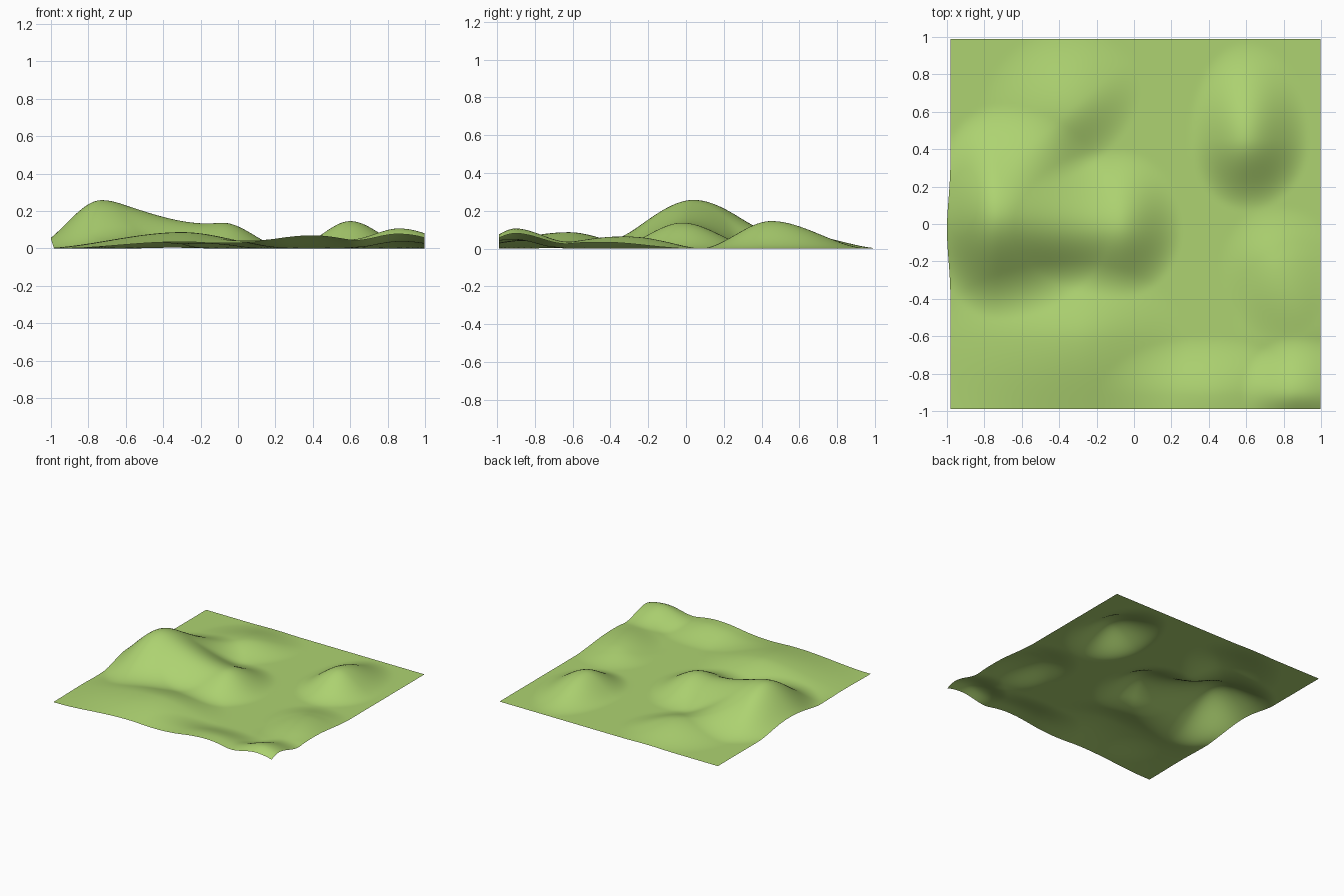
import bpy, bmesh, math

if "Cube" in bpy.data.objects:
    bpy.data.objects.remove(bpy.data.objects["Cube"])

# One grass colour
grass = bpy.data.materials.new("grass_green")
grass.diffuse_color = (0.42, 0.65, 0.165, 1)
grass.use_nodes = True
grass.node_tree.nodes["Principled BSDF"].inputs["Base Color"].default_value = grass.diffuse_color

# Hills: centre x, y, height, reach left, right, down, up, turn in degrees
HILLS = [
    (-0.73, 0.04, 0.258, 0.36, 0.62, 0.55, 0.60, 0),    # main peak
    (-0.08, -0.02, 0.137, 0.56, 0.34, 0.38, 0.42, 0),   # eastern shoulder
    (-0.35, 0.60, 0.075, 0.50, 0.45, 0.30, 0.45, 42),   # north-east arm
    (-0.30, -0.62, 0.087, 0.78, 0.58, 0.65, 0.42, 0),   # broad south hill
    (0.60, 0.45, 0.146, 0.31, 0.34, 0.38, 0.53, 0),     # right hill
    (0.40, -0.92, 0.070, 0.60, 0.50, 0.60, 0.32, 0),    # front ridge
    (0.87, -0.90, 0.106, 0.30, 0.40, 0.25, 0.30, 0),    # front corner hill
    (0.76, -0.22, 0.052, 0.30, 0.35, 0.40, 0.32, 0),    # right rise
    (0.88, -0.50, 0.045, 0.35, 0.35, 0.40, 0.40, 0),    # right edge rise
]


def hill_height(x, y, cx, cy, h, left, right, down, up, turn):
    a = math.radians(turn)
    dx, dy = x - cx, y - cy
    u = dx * math.cos(a) + dy * math.sin(a)
    v = dy * math.cos(a) - dx * math.sin(a)
    d = math.hypot(u / (right if u > 0 else left), v / (up if v > 0 else down))
    t = max(0.0, 1.0 - d)
    return h * t * t * (3 - 2 * t)


# Terrain sheet, raised by the sum of the hills
bm = bmesh.new()
bmesh.ops.create_grid(bm, x_segments=110, y_segments=110, size=0.988)
for v in bm.verts:
    x, y = v.co.x + 0.008, v.co.y
    z = sum(hill_height(x, y, *hill) for hill in HILLS)
    # left side swells outward beside the main peak
    swell = 0.02 * math.exp(-((y + 0.03) / 0.22) ** 2) * max(0.0, 1 - (x + 0.98) / 0.25)
    v.co = (x - swell, y, z)
for f in bm.faces:
    f.smooth = True
mesh = bpy.data.meshes.new("terrain")
bm.to_mesh(mesh)
bm.free()
mesh.materials.append(grass)
terrain = bpy.data.objects.new("terrain", mesh)
bpy.context.collection.objects.link(terrain)
